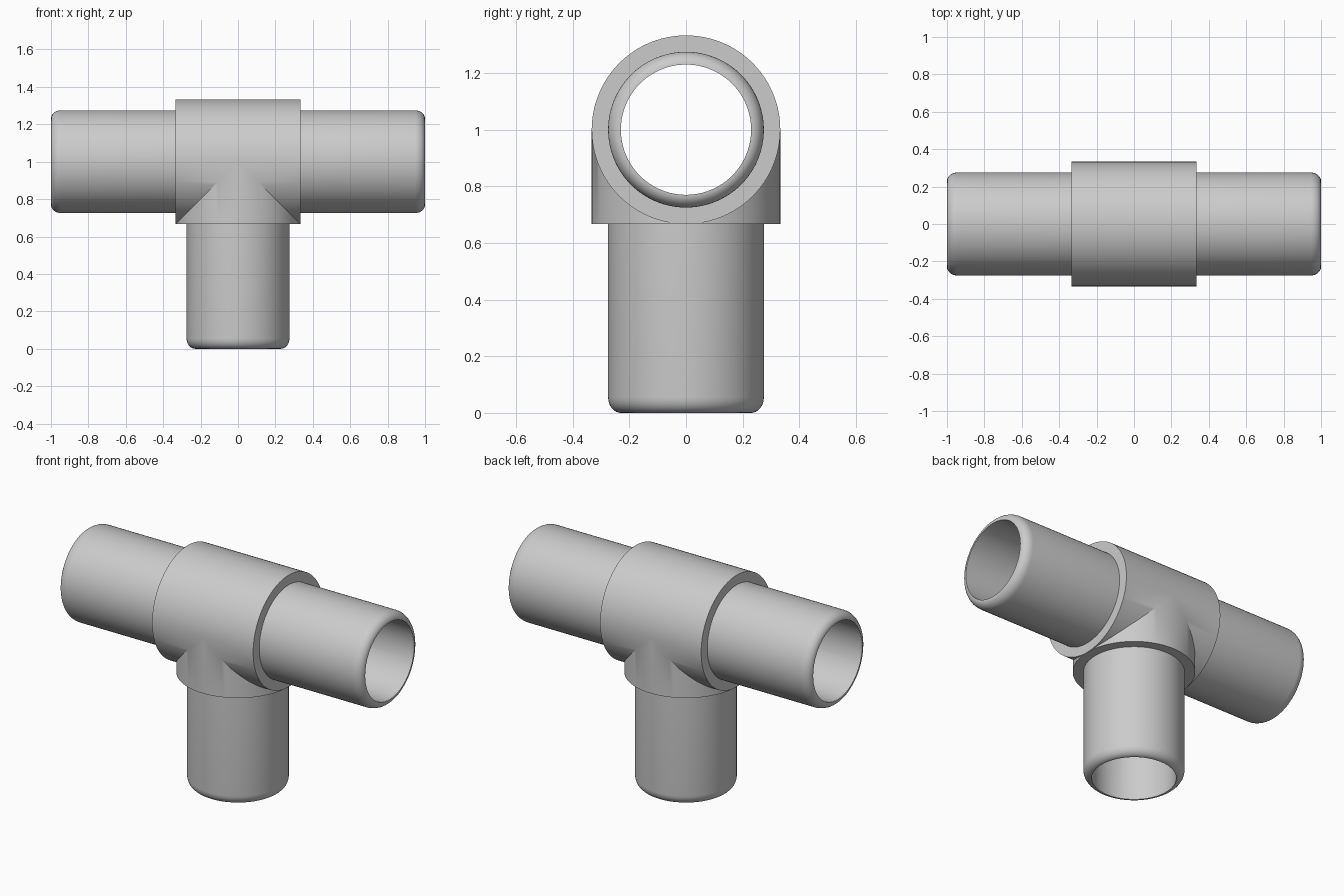
import bpy
import bmesh
import math
from mathutils import Vector

cube = bpy.data.objects.get("Cube")
if cube:
    bpy.data.objects.remove(cube, do_unlink=True)

SEGMENTS = 96
COLLAR, PIPE, BORE = 0.333, 0.275, 0.23    # radii
FILLET = 0.055
CENTRE = Vector((0, 0, 1))

grey = bpy.data.materials.new("light grey plastic")
grey.use_nodes = True
colour = (0.6, 0.6, 0.6, 1)
grey.diffuse_color = colour
grey.node_tree.nodes["Principled BSDF"].inputs["Base Color"].default_value = colour

# Wall profile of one arm as (distance from the centre, radius);
# None means the wall runs up to the mitre joint with the other arms
profile = [(None, COLLAR), (COLLAR, COLLAR), (COLLAR, PIPE)]
for i in range(9):
    a = math.radians(90 * i / 8)
    profile.append((1 - FILLET + FILLET * math.sin(a),
                    BORE + (PIPE - BORE) * math.cos(a)))
profile.append((None, BORE))


def add_arm(bm, axis, side, mitre):
    """Sweep the profile round an axis, trimming both walls at the joint."""
    y = Vector((0, 1, 0))
    rings = []
    for dist, radius in profile:
        ring = []
        for k in range(SEGMENTS):
            a = math.tau * k / SEGMENTS
            s = radius * math.cos(a)
            d = mitre(s) if dist is None else dist
            ring.append(bm.verts.new(CENTRE + axis * d + side * s + y * radius * math.sin(a)))
        rings.append(ring)
    for r0, r1 in zip(rings, rings[1:]):
        for k in range(SEGMENTS):
            n = (k + 1) % SEGMENTS
            bm.faces.new((r0[k], r0[n], r1[n], r1[k]))


bm = bmesh.new()
x, z = Vector((1, 0, 0)), Vector((0, 0, 1))
# Left and right arms meet each other above and the lower arm below
for sign in (1, -1):
    add_arm(bm, x * sign, z, lambda s: max(0, -s))
# Lower arm fits into the notch between them
add_arm(bm, -z, x, abs)

# Weld the joint into one hollow body
bmesh.ops.remove_doubles(bm, verts=bm.verts, dist=0.0001)
bmesh.ops.recalc_face_normals(bm, faces=bm.faces)
mesh = bpy.data.meshes.new("pipe_tee_fitting")
bm.to_mesh(mesh)
bm.free()
mesh.materials.append(grey)
fitting = bpy.data.objects.new("pipe_tee_fitting", mesh)
bpy.context.collection.objects.link(fitting)

# Smooth tubes, crisp collar and joint edges
bpy.ops.object.select_all(action="DESELECT")
fitting.select_set(True)
bpy.context.view_layer.objects.active = fitting
bpy.ops.object.shade_smooth_by_angle(angle=math.radians(25))
